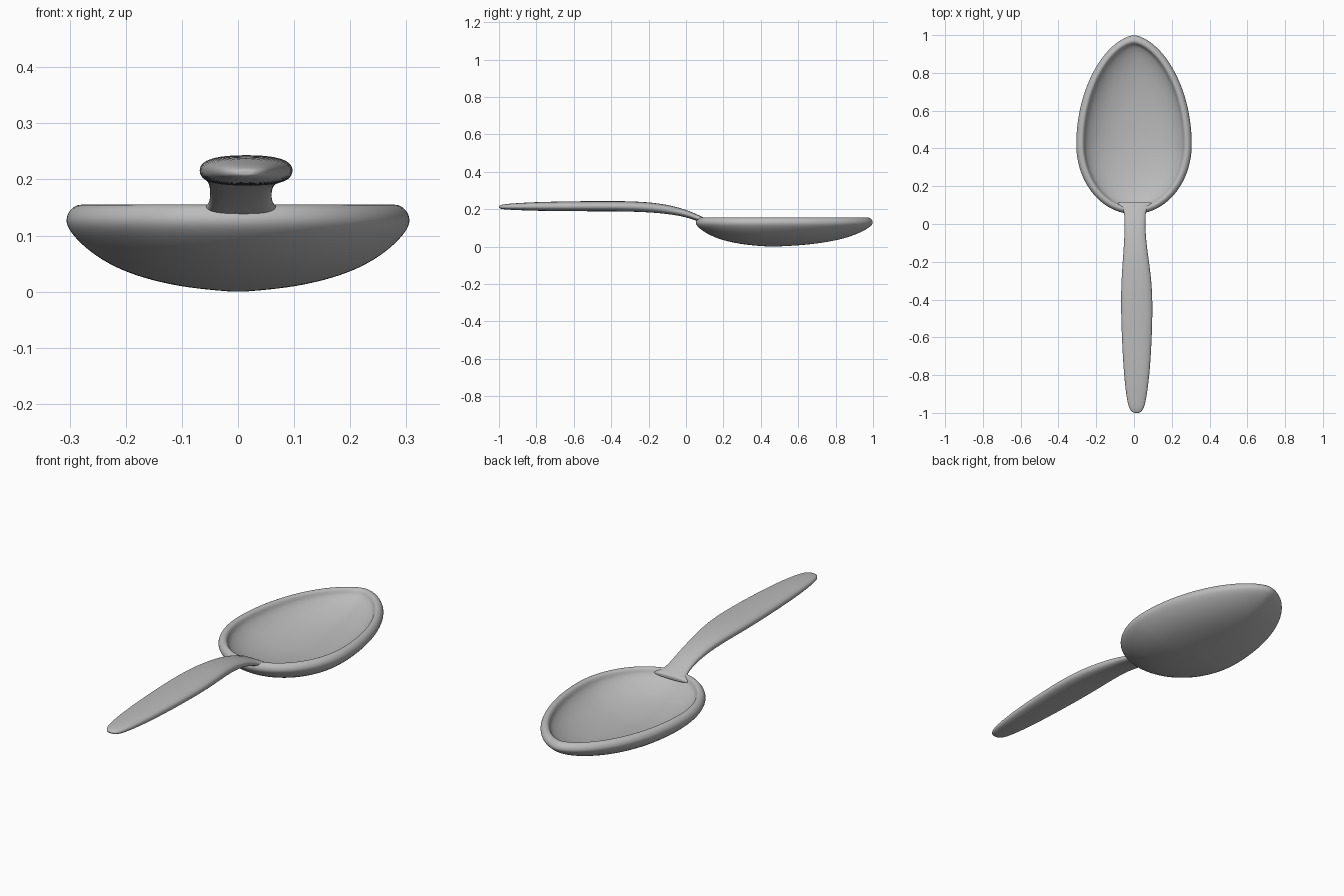
import bpy, bmesh, math
from mathutils import Vector

cube = bpy.data.objects.get("Cube")
if cube:
    bpy.data.objects.remove(cube, do_unlink=True)

metal = bpy.data.materials.new("grey metal")
metal.use_nodes = True
grey = (0.5, 0.5, 0.5, 1)
metal.diffuse_color = grey
metal.node_tree.nodes["Principled BSDF"].inputs["Base Color"].default_value = grey


def loft(name, rings):
    """Skin closed rings of points, with a fan closing each end."""
    bm = bmesh.new()
    loops = [[bm.verts.new(p) for p in ring] for ring in rings]
    n = len(rings[0])
    for a, b in zip(loops, loops[1:]):
        for i in range(n):
            j = (i + 1) % n
            bm.faces.new((a[i], a[j], b[j], b[i]))
    for loop in (loops[0], loops[-1]):
        centre = bm.verts.new(sum((v.co for v in loop), Vector()) / n)
        for i in range(n):
            bm.faces.new((loop[i], loop[(i + 1) % n], centre))
    bmesh.ops.recalc_face_normals(bm, faces=bm.faces)
    mesh = bpy.data.meshes.new(name)
    bm.to_mesh(mesh)
    bm.free()
    obj = bpy.data.objects.new(name, mesh)
    bpy.context.collection.objects.link(obj)
    mesh.materials.append(metal)
    mesh.shade_smooth()
    sub = obj.modifiers.new("Smooth", 'SUBSURF')
    sub.levels = sub.render_levels = 2
    return obj


# Bowl: egg outline swept through a thick-walled dish profile
MID = 0.46


def outline(t):
    c, s = math.cos(t), math.sin(t)
    if s > 0:
        return 0.308 * math.copysign(abs(c) ** 1.2, c), 0.42 + 0.582 * s
    return 0.308 * c, 0.42 + 0.37 * s


def bowl_ring(scale, inset, z, n=56):
    sx, sy = scale * (1 - inset / 0.308), scale * (1 - inset / 0.5)
    pts = [outline(math.tau * (i + 0.5) / n) for i in range(n)]
    return [(x * sx, MID + (y - MID) * sy, z) for x, y in pts]


# (scale, inset, height) from the underside, over the rim, to the inner floor
profile = [(0.05, 0, 0), (0.3, 0, 0.007), (0.5, 0, 0.02), (0.68, 0, 0.038),
           (0.83, 0, 0.064), (0.93, 0, 0.091), (0.985, 0, 0.112), (1, 0, 0.128),
           (1, 0.006, 0.144), (1, 0.018, 0.154), (1, 0.032, 0.156),
           (1, 0.042, 0.149), (1, 0.047, 0.136), (0.98, 0.048, 0.123),
           (0.88, 0.048, 0.098), (0.7, 0.048, 0.072), (0.45, 0.048, 0.053),
           (0.2, 0.048, 0.045), (0.05, 0.048, 0.043)]
loft("bowl", [bowl_ring(*p) for p in profile])


# Handle: flattened sections (y, centre x, centre z, half width, half height)
def handle_ring(y, cx, cz, w, h, n=20):
    ring = []
    for i in range(n):
        c, s = math.cos(math.tau * i / n), math.sin(math.tau * i / n)
        ring.append((cx + w * math.copysign(abs(c) ** 0.8, c), y,
                     cz + h * math.copysign(abs(s) ** 0.8, s)))
    return ring


sections = [(-1, 0.013, 0.212, 0.018, 0.006), (-0.985, 0.013, 0.212, 0.034, 0.012),
            (-0.95, 0.013, 0.213, 0.048, 0.016), (-0.85, 0.014, 0.214, 0.063, 0.022),
            (-0.7, 0.015, 0.215, 0.076, 0.026), (-0.45, 0.015, 0.216, 0.086, 0.028),
            (-0.3, 0.013, 0.215, 0.081, 0.028), (-0.18, 0.009, 0.209, 0.068, 0.027),
            (-0.08, 0.006, 0.196, 0.058, 0.024), (0, 0.005, 0.177, 0.055, 0.02),
            (0.05, 0.005, 0.158, 0.056, 0.018), (0.08, 0.005, 0.146, 0.064, 0.016),
            (0.1, 0.005, 0.139, 0.085, 0.014), (0.115, 0.005, 0.135, 0.1, 0.01)]
loft("handle", [handle_ring(*s) for s in sections])
